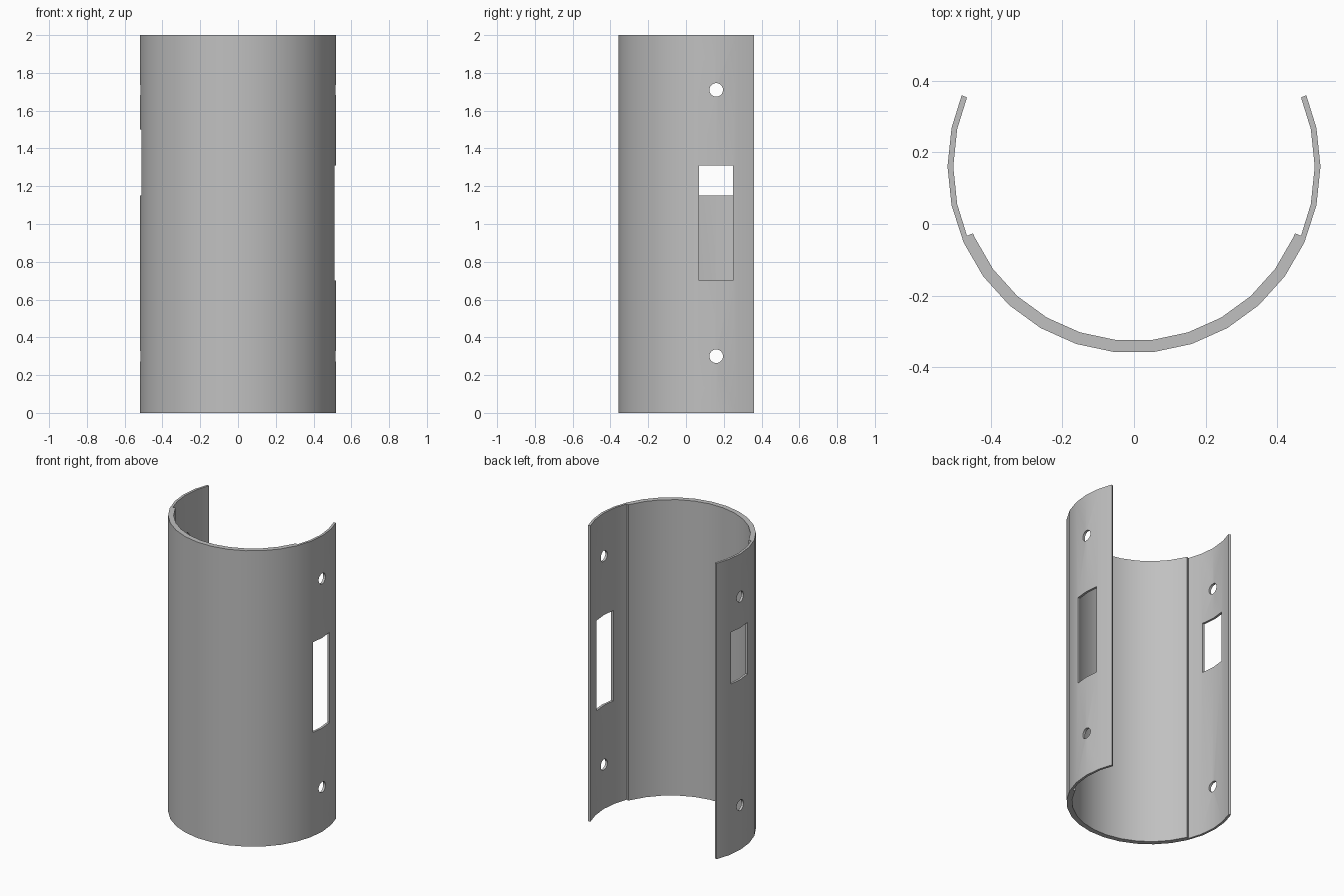
import bpy
import bmesh
from math import sin, cos, radians, pi
from mathutils import Matrix, Vector

CY = 0.16            # centre of the tube in y
HEIGHT = 2.0
R_OUT, R_THIN, R_THICK = 0.52, 0.504, 0.486
END, STEP = 112.5, 67.5   # half angles of the open shell and its thick band

default = bpy.data.objects.get("Cube")
if default:
    bpy.data.objects.remove(default, do_unlink=True)

grey = bpy.data.materials.new("plain grey")
grey.use_nodes = True
colour = (0.53, 0.53, 0.53, 1)
grey.diffuse_color = colour
grey.node_tree.nodes["Principled BSDF"].inputs["Base Color"].default_value = colour


def make_object(name, bm):
    bmesh.ops.recalc_face_normals(bm, faces=bm.faces)
    mesh = bpy.data.meshes.new(name)
    bm.to_mesh(mesh)
    bm.free()
    mesh.materials.append(grey)
    obj = bpy.data.objects.new(name, mesh)
    bpy.context.collection.objects.link(obj)
    return obj


def arc(radius, start, stop):
    """Points on a 30-sided circle between two angles, measured from the front."""
    corners = [a for a in range(-102, 103, 12) if a - 6 >= -120]
    corners = [a + 0 for a in range(-114, 115, 12)]
    angles = [start] + [a for a in corners if start < a < stop] + [stop]
    return [(radius * sin(radians(a)), CY - radius * cos(radians(a))) for a in angles]


# Cross-section: outer arc, then thin wall, thick band and thin wall back
profile = arc(R_OUT, -END, END)
profile += arc(R_THIN, STEP, END)[::-1]
profile += arc(R_THICK, -STEP, STEP)[::-1]
profile += arc(R_THIN, -END, -STEP)[::-1]

bm = bmesh.new()
base = bm.faces.new([bm.verts.new((x, y, 0)) for x, y in profile])
top = bmesh.ops.extrude_face_region(bm, geom=[base])
bmesh.ops.translate(bm, vec=(0, 0, HEIGHT),
                    verts=[v for v in top["geom"] if isinstance(v, bmesh.types.BMVert)])
shell = make_object("tube_shell", bm)

# Cutters for the side windows and the screw holes
cutters = []
for side, name, low, high in ((1, "left", 0.70, 1.31), (-1, "right", 1.15, 1.50)):
    bm = bmesh.new()
    bmesh.ops.create_cube(bm, size=1, matrix=Matrix.LocRotScale(
        Vector((side * 0.5, CY, (low + high) / 2)), None,
        Vector((0.2, 0.18, high - low))))
    cutters.append(make_object(name + "_window_cutter", bm))

for name, z in (("lower", 0.30), ("upper", 1.71)):
    bm = bmesh.new()
    bmesh.ops.create_cone(bm, cap_ends=True, segments=24, radius1=0.036, radius2=0.036,
                          depth=1.4, matrix=Matrix.Translation((0, CY, z))
                          @ Matrix.Rotation(pi / 2, 4, "Y"))
    cutters.append(make_object(name + "_hole_cutter", bm))

bpy.ops.object.select_all(action="DESELECT")
bpy.context.view_layer.objects.active = shell
shell.select_set(True)
for cutter in cutters:
    cut = shell.modifiers.new(cutter.name, "BOOLEAN")
    cut.operation = "DIFFERENCE"
    cut.solver = "EXACT"
    cut.object = cutter
    bpy.ops.object.modifier_apply(modifier=cut.name)
    bpy.data.objects.remove(cutter, do_unlink=True)

bpy.ops.object.shade_smooth_by_angle(angle=radians(30))
